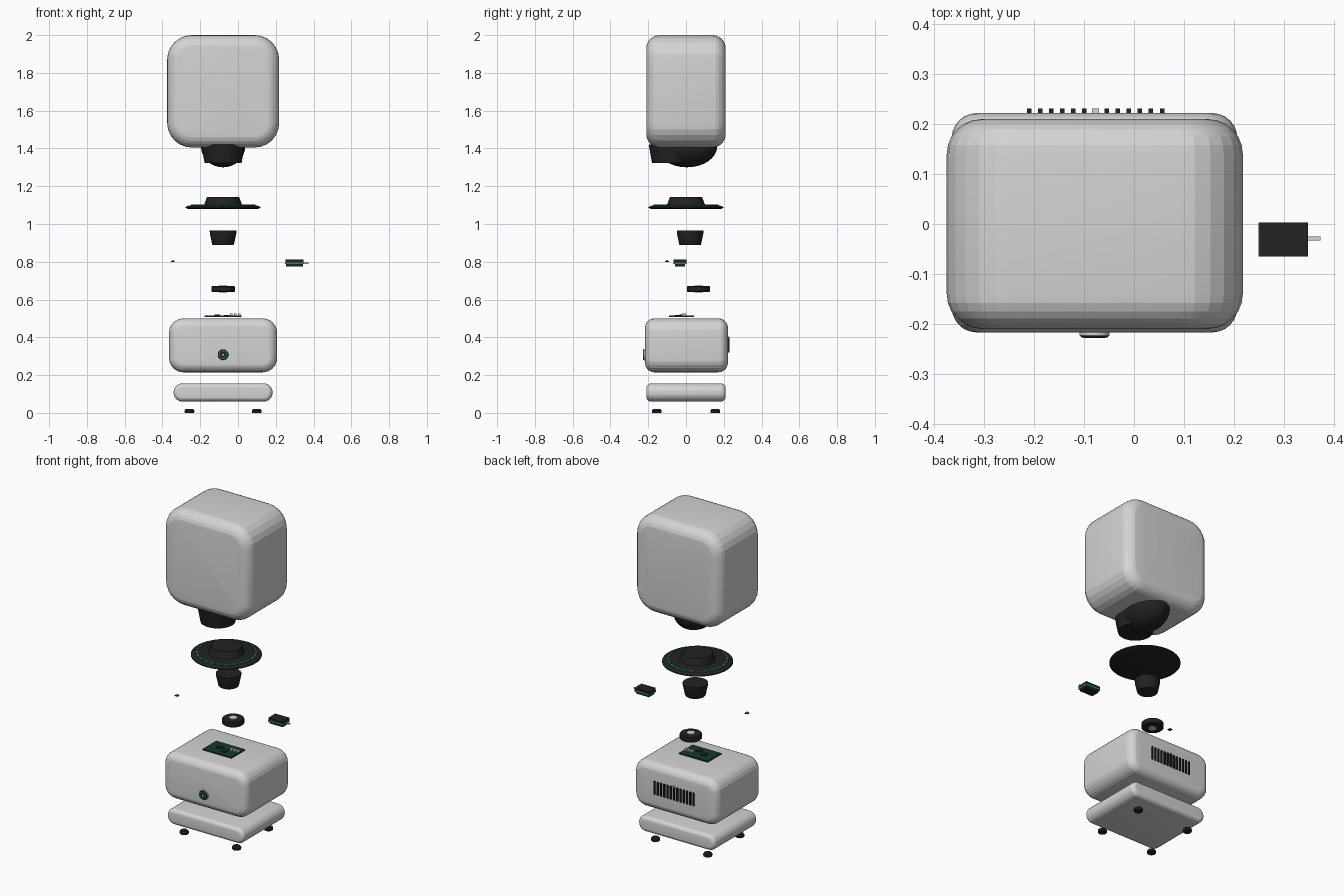
import bpy, bmesh, math
from mathutils import Matrix, Vector

if "Cube" in bpy.data.objects:
    bpy.data.objects.remove(bpy.data.objects["Cube"])

CX = -0.079  # shared centre line of the stacked parts


def material(name, r, g, b):
    m = bpy.data.materials.new(name)
    m.diffuse_color = (r, g, b, 1)
    m.use_nodes = True
    m.node_tree.nodes["Principled BSDF"].inputs["Base Color"].default_value = m.diffuse_color
    return m


GREY = material("light_grey", 0.66, 0.66, 0.66)
BLACK = material("matt_black", 0.016, 0.016, 0.016)
GREEN = material("bright_green", 0.01, 0.30, 0.09)
BOARD = material("dark_green", 0.006, 0.045, 0.018)


def finish(bm, name, mat, smooth=None):
    bmesh.ops.recalc_face_normals(bm, faces=bm.faces)
    me = bpy.data.meshes.new(name)
    bm.to_mesh(me)
    bm.free()
    ob = bpy.data.objects.new(name, me)
    bpy.context.collection.objects.link(ob)
    me.materials.append(mat)
    if smooth:
        bpy.ops.object.select_all(action='DESELECT')
        ob.select_set(True)
        bpy.context.view_layer.objects.active = ob
        bpy.ops.object.shade_smooth_by_angle(angle=math.radians(smooth))
    return ob


def bridge(bm, loops, cap=True):
    """Join successive closed vertex loops of equal length."""
    n = len(loops[0])
    for a, b in zip(loops, loops[1:]):
        for i in range(n):
            j = (i + 1) % n
            bm.faces.new((a[i], a[j], b[j], b[i]))
    if cap:
        bm.faces.new(loops[0])
        bm.faces.new(loops[-1])


def rounded_box(name, x, y, z, corner, edge, n=6):
    """Rounded XZ outline run along y, with its front and back rims rounded."""
    bm = bmesh.new()
    cx, cz = sum(x) / 2, sum(z) / 2
    hx, hz = (x[1] - x[0]) / 2 - corner, (z[1] - z[0]) / 2 - corner
    steps = [math.pi / 2 * i / n for i in range(n + 1)]
    rings = [(y[0] + edge * (1 - math.sin(t)), edge * (1 - math.cos(t))) for t in reversed(steps)]
    rings += [(y[1] - edge * (1 - math.sin(t)), edge * (1 - math.cos(t))) for t in steps]
    loops = []
    for py, inset in rings:
        rad, loop = corner - inset, []
        for q, (sx, sz) in enumerate(((1, 1), (-1, 1), (-1, -1), (1, -1))):
            for t in steps:
                a = t + q * math.pi / 2
                loop.append(bm.verts.new((cx + sx * hx + rad * math.cos(a), py,
                                          cz + sz * hz + rad * math.sin(a))))
        loops.append(loop)
    bridge(bm, loops)
    return finish(bm, name, GREY, 12)


def lathe(name, profile, loc, mat, sides=32, rot=None, closed=False):
    """Spin a (radius, height) profile about the local z axis."""
    bm = bmesh.new()
    loops = [[bm.verts.new((r * math.cos(2 * math.pi * i / sides),
                            r * math.sin(2 * math.pi * i / sides), h))
              for i in range(sides)] for r, h in profile]
    bridge(bm, loops + loops[:1] if closed else loops, not closed)
    m = Matrix.Translation(Vector(loc)) @ (rot or Matrix())
    bmesh.ops.transform(bm, matrix=m, verts=bm.verts)
    return finish(bm, name, mat, 30)


def box(name, x, y, z, mat):
    bm = bmesh.new()
    bmesh.ops.create_cube(bm, size=1)
    for v in bm.verts:
        v.co = [(r[0] + r[1]) / 2 + c * (r[1] - r[0]) for r, c in zip((x, y, z), v.co)]
    return finish(bm, name, mat)


# Housings
rounded_box("head_shell", (-0.375, 0.218), (-0.21, 0.21), (1.405, 2.0), 0.13, 0.07)
rounded_box("body_shell", (-0.365, 0.207), (-0.217, 0.222), (0.215, 0.5), 0.075, 0.05)
rounded_box("base_tray", (-0.341, 0.183), (-0.21, 0.21), (0.06, 0.156), 0.047, 0.025)

# Feet
for sx in (-1, 1):
    for sy in (-1, 1):
        lathe("foot", [(0.024, 0), (0.026, 0.005), (0.026, 0.012), (0.02, 0.02)],
              (CX + sx * 0.178, sy * 0.155, 0), BLACK, 20)

# Neck: rounded joint under the head with a forward collar
bm = bmesh.new()
bmesh.ops.create_uvsphere(bm, u_segments=32, v_segments=16, radius=1)
bmesh.ops.transform(bm, matrix=Matrix.Translation((CX, 0.005, 1.41))
                    @ Matrix.Diagonal((0.117, 0.16, 0.11, 1)), verts=bm.verts)
finish(bm, "neck_joint", BLACK, 30)
lathe("neck_collar", [(0.098, 1.323), (0.115, 1.42)], (CX, -0.082, 0), BLACK)

# Flange with raised hub and lit ring
lathe("flange", [(0.186, 1.08), (0.198, 1.085), (0.198, 1.09), (0.18, 1.098), (0.155, 1.1),
                 (0.112, 1.1), (0.1, 1.103), (0.085, 1.143), (0.06, 1.143)],
      (CX, 0, 0), BLACK, 48)
bm = bmesh.new()
for k in range(24):
    a0 = 2 * math.pi * k / 24
    for s in range(2):
        quad = []
        for r, t in ((0.162, s), (0.171, s), (0.171, s + 1), (0.162, s + 1)):
            a = a0 + t * math.radians(6.3)
            quad.append(bm.verts.new((CX + r * math.cos(a), r * math.sin(a), 1.098)))
        f = bm.faces.new(quad)
        top = bmesh.ops.extrude_face_region(bm, geom=[f])["geom"]
        bmesh.ops.translate(bm, vec=(0, 0, 0.005),
                            verts=[v for v in top if isinstance(v, bmesh.types.BMVert)])
finish(bm, "light_ring", GREEN)

# Tapered cup
lathe("speaker_cup", [(0.056, 0.89), (0.058, 0.893), (0.07, 0.95), (0.071, 0.965)],
      (CX, 0.022, 0), BLACK)

# Small sensor
box("sensor_plate", (-0.354, -0.335), (-0.11, -0.09), (0.8, 0.804), BLACK)
lathe("sensor_dot", [(0.006, 0.804), (0.004, 0.81)], (-0.345, -0.10, 0), GREY, 12)

# Side module: circuit board sandwiched in black blocks, with a pin
box("module_top", (0.251, 0.348), (-0.065, 0.003), (0.797, 0.811), BLACK)
box("module_board", (0.249, 0.348), (-0.065, 0.003), (0.787, 0.797), GREEN)
box("module_bottom", (0.255, 0.344), (-0.058, -0.004), (0.775, 0.787), BLACK)
box("module_pin", (0.348, 0.373), (-0.033, -0.025), (0.789, 0.795), GREY)

# Round driver
lathe("driver", [(0.058, 0.64), (0.062, 0.644), (0.062, 0.667), (0.058, 0.672)],
      (CX, 0.066, 0), BLACK)
lathe("driver_centre", [(0.022, 0.637), (0.022, 0.675)], (CX, 0.066, 0), GREY, 24)

# Circuit board with chips and connectors
box("circuit_board", (-0.177, 0.018), (-0.09, 0.042), (0.508, 0.515), BOARD)
box("chip", (-0.125, -0.095), (-0.035, -0.005), (0.515, 0.52), BLACK)
box("chip", (-0.075, -0.045), (-0.06, -0.03), (0.515, 0.519), BLACK)
for k in range(3):
    px = -0.042 + k * 0.021
    box("connector", (px, px + 0.014), (-0.02, 0.0), (0.515, 0.525), GREY)

# Front button
FACE = Matrix.Rotation(math.pi / 2, 4, 'X')  # local z points to the front
at = (CX, -0.215, 0.308)
lathe("button_bezel", [(0.03, 0), (0.03, 0.008), (0.027, 0.01)], at, GREY, 32, FACE)
lathe("button_face", [(0.029, 0.008), (0.026, 0.0125)], at, BLACK, 32, FACE)
lathe("button_ring", [(0.018, 0.011), (0.018, 0.0135), (0.022, 0.0135), (0.022, 0.011)],
      at, GREEN, 32, FACE, closed=True)
lathe("button_dot", [(0.005, 0.011), (0.005, 0.0135)], at, GREY, 12, FACE)

# Rear vent bars around a small port
for k in range(-6, 7):
    px = CX + 0.002 + k * 0.0222
    box("vent_bar", (px - 0.0045, px + 0.0045), (0.218, 0.231), (0.32, 0.4), BLACK)
box("port", (-0.084, -0.07), (0.218, 0.231), (0.4, 0.405), GREY)
